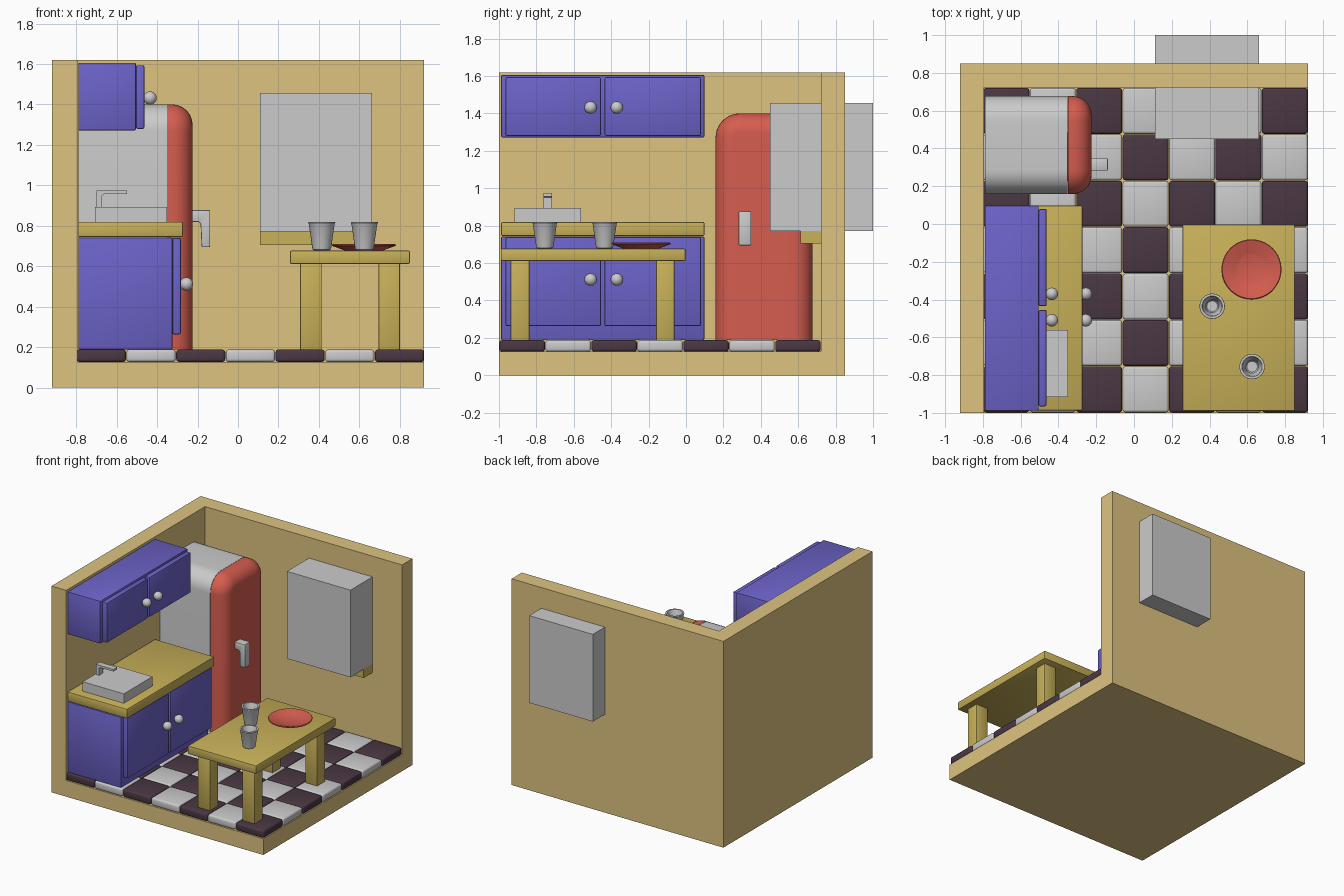
import bpy, bmesh
from math import pi, sin, cos, radians
from mathutils import Vector

if "Cube" in bpy.data.objects:
    bpy.data.objects.remove(bpy.data.objects["Cube"])


def material(name, rgb):
    m = bpy.data.materials.new(name)
    m.diffuse_color = (*rgb, 1)
    m.use_nodes = True
    m.node_tree.nodes["Principled BSDF"].inputs["Base Color"].default_value = m.diffuse_color
    return m


WALL = material("wall_tan", (0.73, 0.55, 0.22))
WOOD = material("wood", (0.58, 0.44, 0.10))
BLUE = material("blue_paint", (0.15, 0.125, 0.58))
RED = material("red_enamel", (0.67, 0.11, 0.08))
DARK = material("dark_tile", (0.068, 0.038, 0.055))


def finish(name, bm, mat=None, smooth=True):
    bmesh.ops.recalc_face_normals(bm, faces=bm.faces)
    me = bpy.data.meshes.new(name)
    bm.to_mesh(me)
    bm.free()
    ob = bpy.data.objects.new(name, me)
    bpy.context.collection.objects.link(ob)
    if mat:
        me.materials.append(mat)
    if smooth:
        bpy.ops.object.select_all(action='DESELECT')
        ob.select_set(True)
        bpy.context.view_layer.objects.active = ob
        bpy.ops.object.shade_smooth_by_angle(angle=radians(35))
    return ob


def box_bm(x, y, z):
    bm = bmesh.new()
    bmesh.ops.create_cube(bm, size=1)
    for v in bm.verts:
        v.co = Vector([(r[0] + r[1]) / 2 + c * (r[1] - r[0])
                       for r, c in zip((x, y, z), v.co)])
    return bm


def box(name, x, y, z, mat=None, bevel=0.0, segs=2):
    bm = box_bm(x, y, z)
    if bevel:
        bmesh.ops.bevel(bm, geom=bm.edges[:], offset=bevel, segments=segs,
                        profile=0.5, affect='EDGES')
    return finish(name, bm, mat, smooth=bevel > 0)


def lathe(name, loc, profile, mat=None, steps=40):
    bm = bmesh.new()
    vs = [bm.verts.new((r, 0, z)) for r, z in profile]
    es = [bm.edges.new(p) for p in zip(vs, vs[1:])]
    bmesh.ops.spin(bm, geom=vs + es, cent=(0, 0, 0), axis=(0, 0, 1),
                   angle=2 * pi, steps=steps)
    bmesh.ops.remove_doubles(bm, verts=bm.verts, dist=1e-5)
    bmesh.ops.translate(bm, verts=bm.verts, vec=loc)
    return finish(name, bm, mat)


def knob(name, x, y, z):
    bm = bmesh.new()
    bmesh.ops.create_uvsphere(bm, u_segments=24, v_segments=14, radius=0.033)
    bmesh.ops.translate(bm, verts=bm.verts, vec=(x, y, z))
    return finish(name, bm)


def arch(y0, y1, z0, z1, r, n=10):
    """Outline in the yz plane with square bottom and rounded top corners."""
    pts = [(y0, z0), (y1, z0)]
    for cy, start in ((y1 - r, 0), (y0 + r, pi / 2)):
        pts += [(cy + r * cos(start + pi / 2 * i / n),
                 z1 - r + r * sin(start + pi / 2 * i / n)) for i in range(n + 1)]
    return pts


def loft(name, rings, mat=None):
    """Skin between (x, outline) rings and cap both ends."""
    bm = bmesh.new()
    loops = [[bm.verts.new((x, y, z)) for y, z in pts] for x, pts in rings]
    for a, b in zip(loops, loops[1:]):
        for i in range(len(a)):
            j = (i + 1) % len(a)
            bm.faces.new((a[i], a[j], b[j], b[i]))
    bm.faces.new(loops[0])
    bm.faces.new(loops[-1])
    return finish(name, bm, mat)


# Room shell: three sides of a box given thickness inward
bm = box_bm((-0.92, 0.92), (-1, 0.85), (0, 1.62))
bm.normal_update()
open_sides = [f for f in bm.faces
              if f.normal.x > 0.5 or f.normal.y < -0.5 or f.normal.z > 0.5]
bmesh.ops.delete(bm, geom=open_sides, context='FACES')
room = finish("room_shell", bm, WALL, smooth=False)
# keep the normals pointing out of the room
if any(p.normal.z > 0.5 for p in room.data.polygons):
    room.data.flip_normals()
thick = room.modifiers.new("thickness", 'SOLIDIFY')
thick.thickness = 0.127
thick.offset = -1
thick.use_even_offset = True

# Checkered floor tiles
s = 1.72 / 7
for i in range(7):
    for j in range(7):
        x, y = -0.797 + i * s, -0.997 + j * s
        box(f"floor_tile_{i}_{j}", (x, x + s - 0.003), (y, y + s - 0.003),
            (0.127, 0.188), DARK if (i + j) % 2 == 0 else None, 0.014, 3)

# Cabinets with paired doors and knobs
CAB_Y = (-0.988, 0.098)


def cabinet(name, front, z, door_z, knob_z):
    box(name + "_body", (-0.79, front), CAB_Y, z, BLUE, 0.006)
    for side, y, ky in (("left", (-0.965, -0.455), -0.51),
                        ("right", (-0.435, 0.08), -0.37)):
        box(f"{name}_{side}_door", (front, front + 0.042), y, door_z, BLUE, 0.008)
        knob(f"{name}_{side}_knob", front + 0.07, ky, knob_z)


cabinet("lower_cabinet", -0.325, (0.188, 0.742), (0.263, 0.74), 0.512)
cabinet("upper_cabinet", -0.505, (1.272, 1.606), (1.28, 1.594), 1.432)
box("countertop", (-0.79, -0.273), CAB_Y, (0.745, 0.82), WOOD, 0.007)

# Sink block and tap
box("sink", (-0.708, -0.35), (-0.917, -0.562), (0.76, 0.894))
bm = bmesh.new()
tap = [(-0.70, 0.89), (-0.70, 0.974), (-0.548, 0.974), (-0.548, 0.957),
       (-0.66, 0.957), (-0.672, 0.95), (-0.672, 0.89)]
face = bm.faces.new([bm.verts.new((x, -0.763, z)) for x, z in tap])
ext = bmesh.ops.extrude_face_region(bm, geom=[face])["geom"]
bmesh.ops.translate(bm, verts=[v for v in ext if isinstance(v, bmesh.types.BMVert)],
                    vec=(0, 0.047, 0))
finish("tap", bm)

# Refrigerator: rounded body, door rounded over its front edge, handle
Y0, Y1, Z0, Z1, R = 0.158, 0.677, 0.188, 1.40, 0.13
outline = arch(Y0, Y1, Z0, Z1, R)
loft("fridge_body", [(-0.79, outline), (-0.352, outline)])
rings = [(-0.35, outline)]
for k in range(9):
    t = pi / 2 * k / 8
    d = 0.1 * (1 - cos(t))
    rings.append((-0.325 + 0.1 * sin(t),
                  arch(Y0 + d, Y1 - d, Z0, Z1 - d, R - d)))
loft("fridge_door", rings, RED)

bm = bmesh.new()
grip = [(-0.228, 0.878), (-0.138, 0.878), (-0.138, 0.695), (-0.18, 0.695),
        (-0.185, 0.81), (-0.195, 0.82), (-0.228, 0.82)]
face = bm.faces.new([bm.verts.new((x, 0.282, z)) for x, z in grip])
ext = bmesh.ops.extrude_face_region(bm, geom=[face])["geom"]
bmesh.ops.translate(bm, verts=[v for v in ext if isinstance(v, bmesh.types.BMVert)],
                    vec=(0, 0.066, 0))
bmesh.ops.bevel(bm, geom=bm.edges[:], offset=0.005, segments=2, profile=0.5,
                affect='EDGES')
finish("fridge_handle", bm)

# Window block passing through the back wall, with sill
box("window_block", (0.11, 0.662), (0.45, 1.0), (0.772, 1.457))
box("window_sill", (0.11, 0.662), (0.612, 0.73), (0.705, 0.772), WOOD)

# Table
box("table_top", (0.257, 0.85), (-0.99, -0.003), (0.612, 0.677), WOOD, 0.005)
for i, x in enumerate(((0.307, 0.413), (0.695, 0.8))):
    for j, y in enumerate(((-0.938, -0.838), (-0.16, -0.062))):
        box(f"table_leg_{i}_{j}", x, y, (0.185, 0.615), WOOD, 0.004)

# Tableware
cup = [(0, 0), (0.036, 0), (0.044, 0.004), (0.047, 0.014), (0.064, 0.132),
       (0.067, 0.137), (0.066, 0.142), (0.054, 0.142), (0.050, 0.135),
       (0.034, 0.022), (0.028, 0.016), (0, 0.016)]
lathe("cup_back", (0.414, -0.435, 0.678), cup)
lathe("cup_front", (0.625, -0.755, 0.678), cup)
plate = [(0, 0), (0.095, 0), (0.105, 0.004), (0.157, 0.023), (0.159, 0.028),
         (0.155, 0.031), (0.103, 0.016), (0.09, 0.012), (0.075, 0.007), (0, 0.007)]
lathe("plate", (0.622, -0.24, 0.678), plate, RED)
